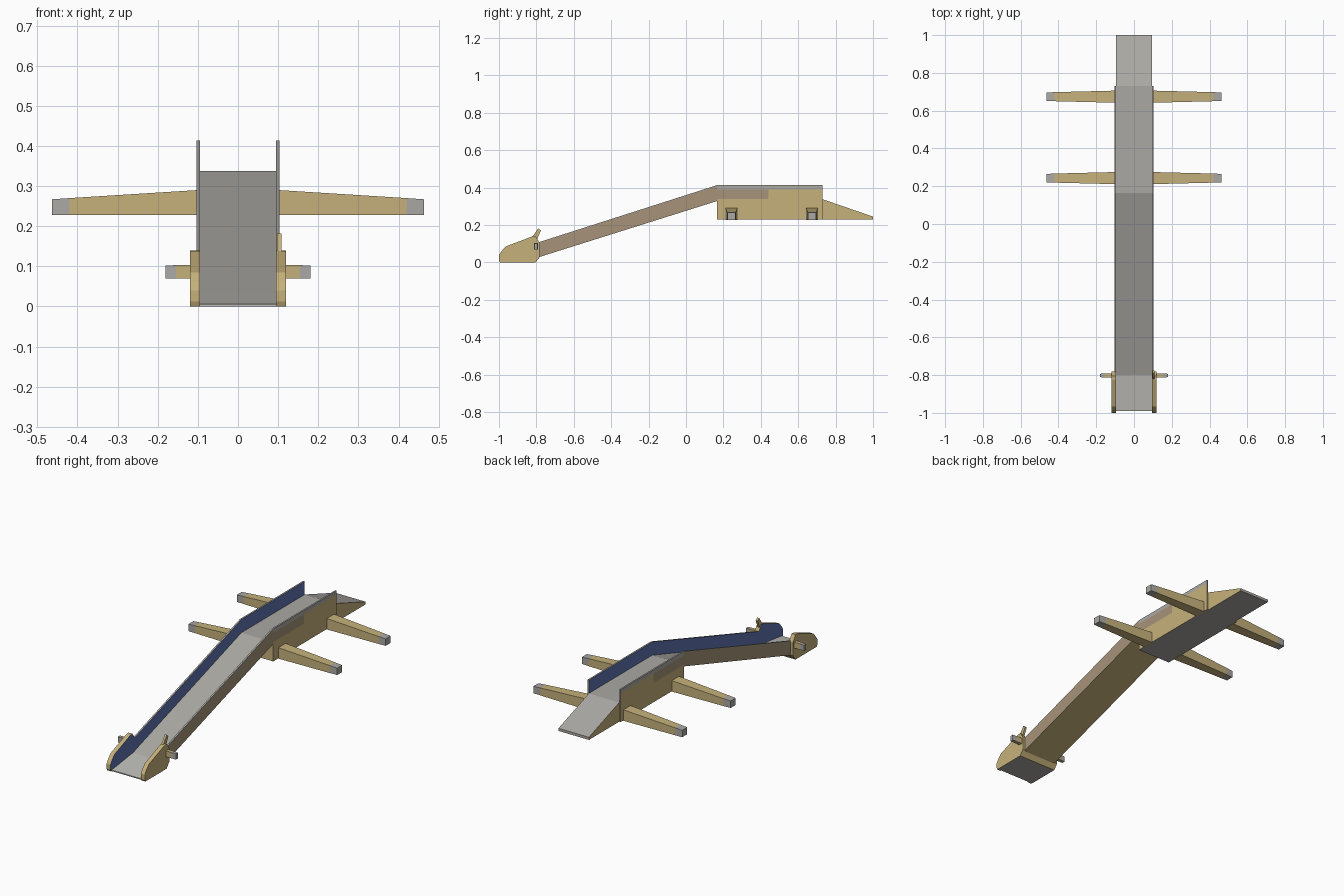
import bpy, bmesh

if "Cube" in bpy.data.objects:
    bpy.data.objects.remove(bpy.data.objects["Cube"])

def srgb(r, g, b):
    f = lambda c: (c / 255 / 12.92) if c / 255 <= 0.04045 else ((c / 255 + 0.055) / 1.055) ** 2.4
    return (f(r), f(g), f(b), 1)

def material(name, rgb):
    m = bpy.data.materials.new(name)
    m.diffuse_color = srgb(*rgb)
    m.use_nodes = True
    m.node_tree.nodes["Principled BSDF"].inputs["Base Color"].default_value = m.diffuse_color
    return m

MATS = [material("grey metal", (171, 169, 164)), material("tan paint", (198, 177, 123)),
        material("brown panel", (167, 148, 122)), material("blue lining", (94, 114, 174)),
        material("light grey metal", (188, 187, 182))]
GREY, TAN, BROWN, BLUE, LIGHT = range(5)

def finish(name, bm, rule):
    """Turn a bmesh into an object, colouring each face by rule(normal, centre)."""
    bmesh.ops.recalc_face_normals(bm, faces=bm.faces)
    bm.normal_update()
    me = bpy.data.meshes.new(name)
    for f in bm.faces:
        f.material_index = rule(f.normal, f.calc_center_median())
    bm.to_mesh(me)
    bm.free()
    for m in MATS:
        me.materials.append(m)
    bpy.context.collection.objects.link(bpy.data.objects.new(name, me))

def loft(name, rings, rule):
    """Join matching rings of points, capped at both ends."""
    bm = bmesh.new()
    vs = [[bm.verts.new(p) for p in r] for r in rings]
    n = len(vs[0])
    for a, b in zip(vs, vs[1:]):
        for i in range(n):
            j = (i + 1) % n
            bm.faces.new((a[i], a[j], b[j], b[i]))
    bm.faces.new(vs[0])
    bm.faces.new(vs[-1])
    finish(name, bm, rule)

def prism(name, profile, x0, x1, rule):
    """Extrude a (y, z) side profile from x0 to x1."""
    loft(name, [[(x, y, z) for y, z in profile] for x in (x0, x1)], rule)

def arm(name, side, y, z, stations):
    """Tapered beam along x; stations are (x, half width, height); last bay is grey."""
    rings = [[(side * x, y - w, z), (side * x, y + w, z),
              (side * x, y + w, z + h), (side * x, y - w, z + h)] for x, w, h in stations]
    loft(name, rings, lambda n, c: GREY if abs(c.x) > stations[-2][0] + 0.001 else TAN)

# central deck: block with sloping tail
prism("deck_block", [(.165, .23), (.73, .23), (.73, .338), (.165, .338)], -.104, .104,
      lambda n, c: GREY if abs(n.z) > .5 else TAN)
prism("tail_ramp", [(.73, .23), (1, .23), (1, .245), (.73, .338)], -.095, .095,
      lambda n, c: TAN if abs(n.x) > .5 else GREY)

# inclined belt, grey on top and tan below
prism("incline_belt", [(-.80, .024), (.165, .328), (.165, .338), (-.80, .031)], -.095, .095,
      lambda n, c: GREY if n.z > .5 else TAN)

# foot bed: thin wedge between the cheeks
prism("foot_bed", [(-.99, 0), (-.805, 0), (-.785, .025), (-.80, .031), (-.99, .006)], -.096, .096,
      lambda n, c: LIGHT if n.z > .8 or n.y < -.5 else GREY if n.z < -.8 else TAN)

for s, tag in ((-1, "left"), (1, "right")):
    def rail_rule(outer):
        def rule(n, c):
            if n.x * s > .5:
                return outer
            if n.x * s < -.5:
                return BLUE
            return TAN if n.z < -.5 else GREY
        return rule
    xi, xo = s * .095, s * .104
    # side rails: incline, then flat, each with a grey cap strip
    for name, y0, y1, b0, b1, t0, t1, outer, cap in (
            ("incline_rail", -.80, .165, .024, .328, .104, .413, BROWN, .004),
            ("front_flat_rail", .165, .44, .338, .338, .413, .413, BROWN, .022),
            ("rear_flat_rail", .44, .73, .338, .338, .413, .413, TAN, .022)):
        prism(f"{tag}_{name}", [(y0, b0), (y1, b1), (y1, t1 - cap), (y0, t0 - cap)],
              xi, xo, rail_rule(outer))
        prism(f"{tag}_{name}_cap", [(y0, t0 - cap), (y1, t1 - cap), (y1, t1), (y0, t0)],
              xi, xo, rail_rule(GREY))

    # foot cheek plates
    prism(f"{tag}_foot_cheek",
          [(-.995, 0), (-.805, 0), (-.782, .03), (-.782, .105), (-.805, .14), (-.825, .138),
           (-.965, .085), (-.985, .062), (-1, .04), (-1, .012)], s * .0945, s * .119,
          lambda n, c: BLUE if n.x * s < -.5 else GREY if n.z < -.9 else TAN)

    # foot peg and the two outrigger arms
    arm(f"{tag}_foot_peg", s, -.802, .07, [(.115, .011, .034), (.155, .010, .033), (.181, .009, .032)])
    for y, where in ((.243, "front"), (.674, "rear")):
        arm(f"{tag}_{where}_outrigger", s, y, .228,
            [(.10, .032, .062), (.42, .024, .042), (.464, .022, .039)])

# lever on the right cheek
prism("lever", [(-.83, .125), (-.80, .115), (-.776, .17), (-.79, .182)], .097, .109,
      lambda n, c: TAN)
